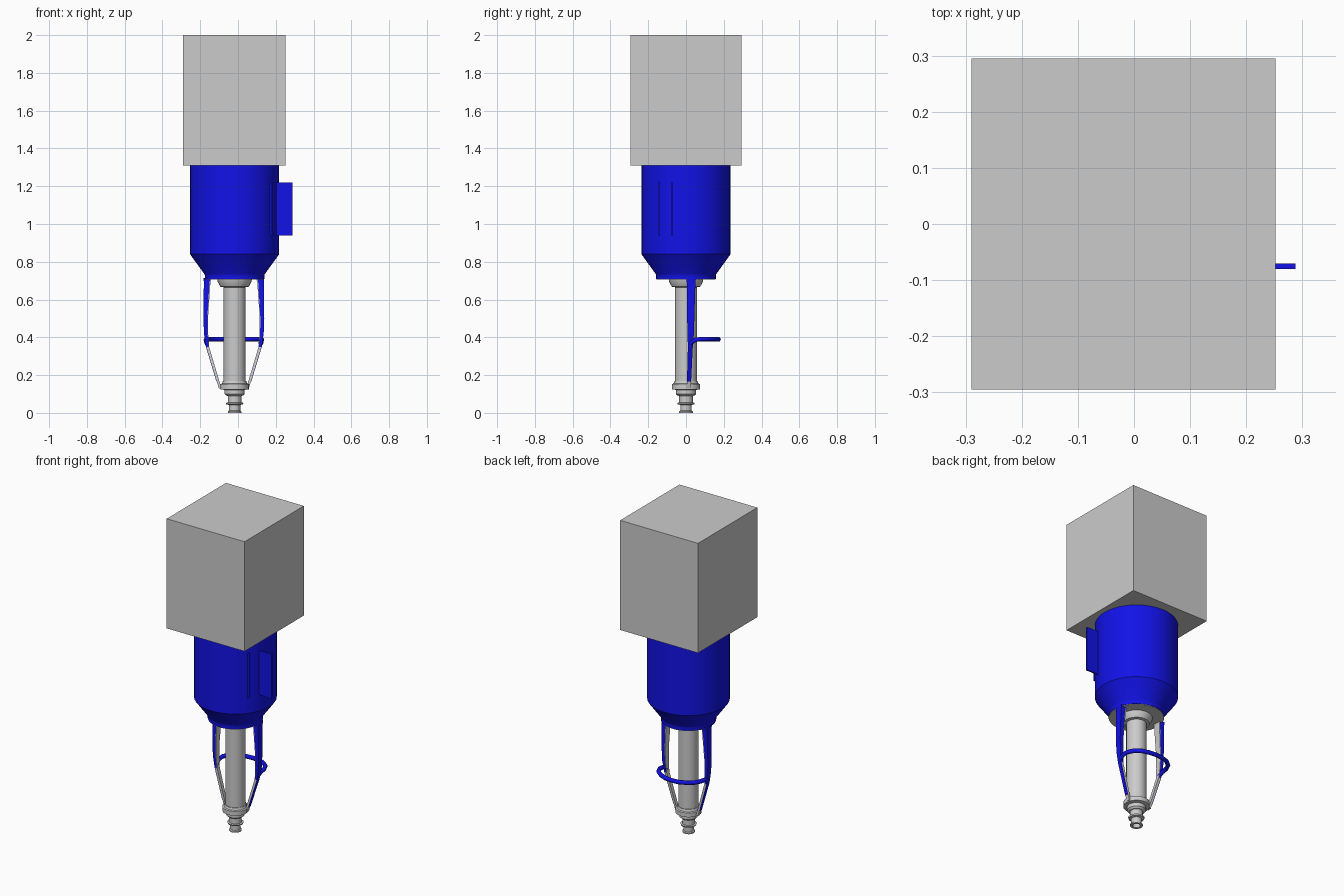
import bpy, bmesh, math

if "Cube" in bpy.data.objects:
    bpy.data.objects.remove(bpy.data.objects["Cube"])

CX = -0.018  # the tool axis sits slightly left of the origin

blue = bpy.data.materials.new("blue_paint")
blue.diffuse_color = (0.006, 0.006, 0.8, 1)
blue.use_nodes = True
blue.node_tree.nodes["Principled BSDF"].inputs["Base Color"].default_value = blue.diffuse_color


def finish(name, bm, mat=None, smooth=False):
    bmesh.ops.recalc_face_normals(bm, faces=bm.faces)
    me = bpy.data.meshes.new(name)
    bm.to_mesh(me)
    bm.free()
    ob = bpy.data.objects.new(name, me)
    bpy.context.collection.objects.link(ob)
    if mat:
        me.materials.append(mat)
    if smooth:
        bpy.ops.object.select_all(action='DESELECT')
        ob.select_set(True)
        bpy.context.view_layer.objects.active = ob
        bpy.ops.object.shade_smooth_by_angle(angle=math.radians(30))
    return ob


def box(name, x, y, z, mat=None):
    bm = bmesh.new()
    bmesh.ops.create_cube(bm, size=1)
    for v in bm.verts:
        v.co = [a + (b - a) * (c + 0.5) for (a, b), c in zip((x, y, z), v.co)]
    return finish(name, bm, mat)


def lathe(name, profile, segs, mat=None):
    """Revolve (radius, z) points around the tool axis and cap both ends."""
    bm = bmesh.new()
    rings = [[bm.verts.new((CX + r * math.cos(2 * math.pi * i / segs),
                            r * math.sin(2 * math.pi * i / segs), z))
              for i in range(segs)] for r, z in profile]
    for a, b in zip(rings, rings[1:]):
        for i in range(segs):
            j = (i + 1) % segs
            bm.faces.new((a[i], a[j], b[j], b[i]))
    bm.faces.new(rings[0])
    bm.faces.new(rings[-1])
    return finish(name, bm, mat, smooth=True)


def arm(name, side, stations, f0, f1, mat=None):
    """Loft a bar through (z, inner, outer, y0, y1); f0..f1 picks a layer of its thickness."""
    bm = bmesh.new()
    rings = []
    for z, inner, outer, y0, y1 in stations:
        a, b = (CX - 0.004 + side * (inner + (outer - inner) * f) for f in (f0, f1))
        rings.append([bm.verts.new(p) for p in
                      ((a, y0, z), (b, y0, z), (b, y1, z), (a, y1, z))])
    for p, q in zip(rings, rings[1:]):
        for i in range(4):
            j = (i + 1) % 4
            bm.faces.new((p[i], p[j], q[j], q[i]))
    bm.faces.new(rings[0])
    bm.faces.new(rings[-1])
    return finish(name, bm, mat)


# Mounting block on top
box("mounting_block", (-0.29, 0.252), (-0.295, 0.295), (1.31, 2.0))

# Blue motor housing with tapered shoulder and bottom flange
lathe("motor_housing", [(0.236, 1.311), (0.236, 0.84), (0.160, 0.735),
                        (0.158, 0.73), (0.158, 0.709)], 40, blue)
lathe("flange_underside", [(0.156, 0.712), (0.156, 0.706)], 40)

# Side fins
box("side_fin", (0.19, 0.288), (-0.080, -0.070), (0.94, 1.22), blue)
box("rear_fin", (0.14, 0.18), (-0.144, -0.134), (0.94, 1.22), blue)

# Grey shaft, upper collar and stepped nozzle
lathe("upper_collar", [(0.092, 0.71), (0.090, 0.695), (0.075, 0.668), (0.058, 0.665)], 24)
lathe("shaft", [(0.058, 0.70), (0.058, 0.13)], 24)
lathe("lower_collar", [(0.062, 0.168), (0.066, 0.155), (0.075, 0.152),
                       (0.075, 0.125), (0.055, 0.122)], 24)
lathe("nozzle", [(0.053, 0.125), (0.053, 0.10), (0.045, 0.092), (0.036, 0.09),
                 (0.036, 0.055), (0.047, 0.053), (0.044, 0.045), (0.030, 0.042),
                 (0.030, 0.012), (0.036, 0.008), (0.036, 0.0), (0.022, 0.0),
                 (0.020, 0.03)], 20)

# Guard arms: blue outside, grey lining inside
upper = [(0.715, 0.118, 0.160, 0.003, 0.053), (0.69, 0.124, 0.159, 0.004, 0.050),
         (0.50, 0.137, 0.161, 0.006, 0.044), (0.42, 0.136, 0.158, 0.008, 0.042),
         (0.35, 0.131, 0.148, 0.010, 0.036)]
lower = [upper[-1], (0.165, 0.076, 0.092, 0.005, 0.027), (0.13, 0.065, 0.082, 0.005, 0.027)]
for tag, side in (("left", -1), ("right", 1)):
    arm(tag + "_upper_arm", side, upper, 0.15, 1, blue)
    arm(tag + "_upper_lining", side, upper, 0, 0.15)
    arm(tag + "_lower_arm", side, lower, 0, 0.85)
    arm(tag + "_lower_skin", side, lower[:2], 0.85, 1, blue)

# Curved handle joining the arms around the back
half = [(0.143, 0.022, 0.368), (0.147, 0.050, 0.387), (0.146, 0.085, 0.391),
        (0.128, 0.122, 0.391), (0.090, 0.152, 0.391), (0.045, 0.168, 0.389)]
path = half + [(0, 0.172, 0.389)] + [(-x, y, z) for x, y, z in reversed(half)]
cu = bpy.data.curves.new("rear_handle", 'CURVE')
cu.dimensions = '3D'
cu.bevel_depth = 0.013
cu.bevel_resolution = 1
cu.use_fill_caps = True
spline = cu.splines.new('POLY')
spline.points.add(len(path) - 1)
for pt, (x, y, z) in zip(spline.points, path):
    pt.co = (x + CX - 0.004, y, z, 1)
cu.materials.append(blue)
bpy.context.collection.objects.link(bpy.data.objects.new("rear_handle", cu))
